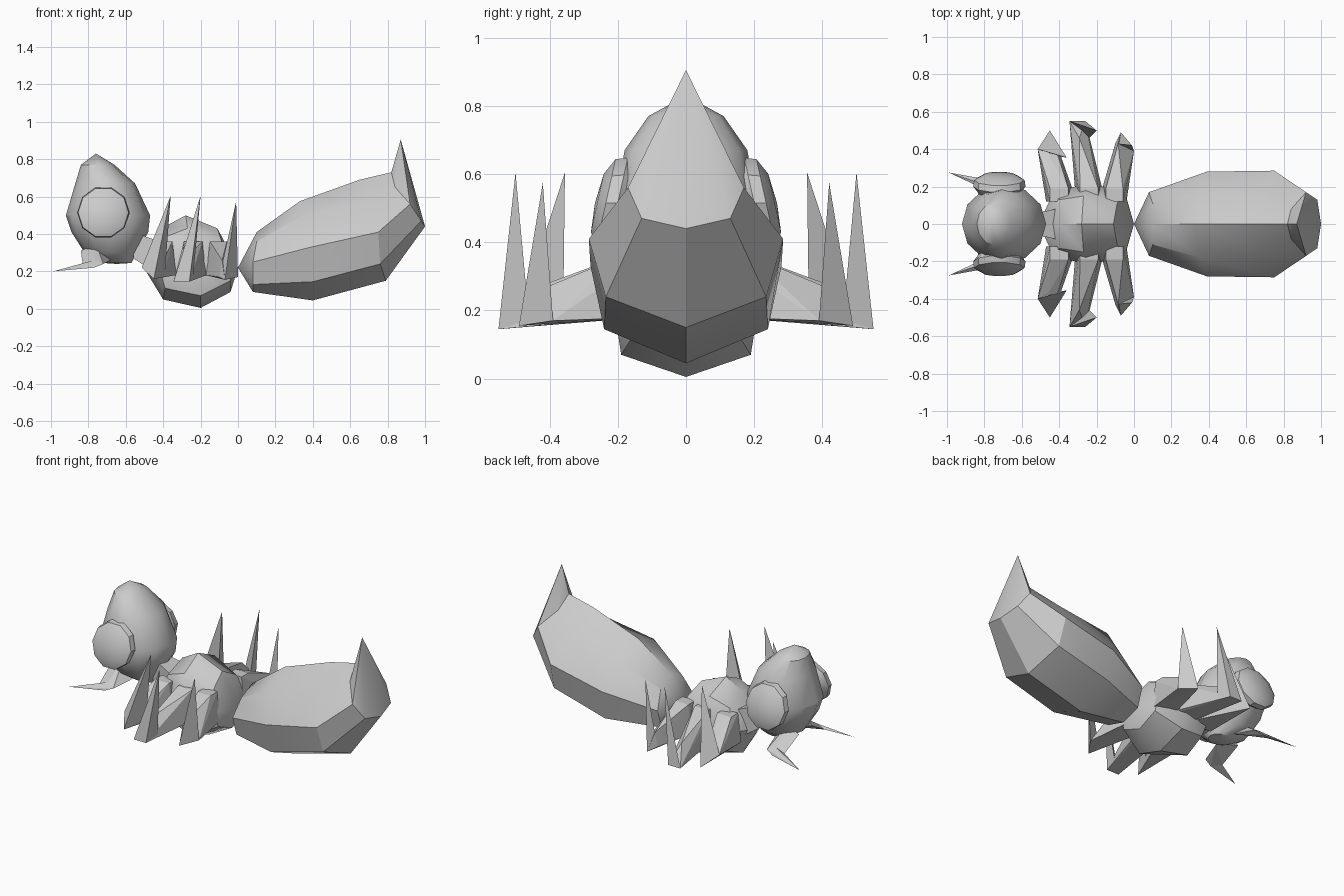
import bpy, bmesh
from math import sin, cos, tau, radians
from mathutils import Vector

cube = bpy.data.objects.get("Cube")
if cube:
    bpy.data.objects.remove(cube)

grey = bpy.data.materials.new("shell_grey")
grey.use_nodes = True
grey.diffuse_color = (0.6, 0.6, 0.6, 1)
grey.node_tree.nodes["Principled BSDF"].inputs["Base Color"].default_value = (0.6, 0.6, 0.6, 1)


def finish(name, bm, angle=30):
    bmesh.ops.recalc_face_normals(bm, faces=bm.faces)
    mesh = bpy.data.meshes.new(name)
    bm.to_mesh(mesh)
    bm.free()
    mesh.materials.append(grey)
    ob = bpy.data.objects.new(name, mesh)
    bpy.context.collection.objects.link(ob)
    bpy.ops.object.select_all(action="DESELECT")
    ob.select_set(True)
    bpy.context.view_layer.objects.active = ob
    bpy.ops.object.shade_smooth_by_angle(angle=radians(angle))
    return ob


def loft(name, rings, start, end, angle=30):
    """Skin closed rings and close both ends with a fan to a point."""
    bm = bmesh.new()
    loops = [[bm.verts.new(p) for p in r] for r in rings]
    n = len(loops[0])
    for a, b in zip(loops, loops[1:]):
        for i in range(n):
            j = (i + 1) % n
            bm.faces.new((a[i], a[j], b[j], b[i]))
    for loop, tip in ((loops[0], start), (loops[-1], end)):
        t = bm.verts.new(tip)
        for i in range(n):
            bm.faces.new((loop[i], loop[(i + 1) % n], t))
    return finish(name, bm, angle)


def both_sides(half):
    """Half section, bottom to top, mirrored into a full ring."""
    return half + [(x, -y, z) for x, y, z in half[-2:0:-1]]


def hull(name, points):
    bm = bmesh.new()
    for p in points:
        bm.verts.new(p)
    bmesh.ops.convex_hull(bm, input=bm.verts)
    return finish(name, bm, 5)


# Abdomen with upturned sting
abdomen = [
    [(.08, 0, .09), (.08, .13, .13), (.08, .17, .25), (.1, .11, .36), (.1, 0, .41)],
    [(.4, 0, .045), (.4, .24, .145), (.39, .28, .33), (.35, .18, .5), (.33, 0, .575)],
    [(.79, 0, .15), (.76, .235, .24), (.75, .285, .41), (.68, .15, .57), (.65, 0, .69)],
    [(1, 0, .44), (.98, .13, .47), (.92, .17, .56), (.84, .08, .65), (.82, 0, .73)],
]
loft("abdomen", [both_sides(r) for r in abdomen], (0, 0, .22), (.87, 0, .905), 32)

# Thorax
thorax = [
    [(-.4, 0, .05), (-.39, .14, .11), (-.43, .17, .25), (-.4, .13, .38), (-.39, 0, .44)],
    [(-.2, 0, .005), (-.2, .19, .07), (-.24, .22, .26), (-.27, .15, .43), (-.28, 0, .5)],
    [(-.04, 0, .09), (-.04, .14, .15), (-.05, .17, .25), (-.09, .11, .37), (-.11, 0, .43)],
]
loft("thorax", [both_sides(r) for r in thorax], (-.51, 0, .23), (0, 0, .22), 38)


# Head and neck: stacked ovals
def oval(x0, x1, ry, z, sides=12):
    cx, rx = (x0 + x1) / 2, (x1 - x0) / 2
    return [(cx + rx * cos(i * tau / sides), ry * sin(i * tau / sides), z) for i in range(sides)]


head = [oval(*r) for r in (
    (-.72, -.57, .06, .245), (-.82, -.54, .14, .3), (-.89, -.48, .2, .41),
    (-.92, -.47, .21, .5), (-.87, -.55, .18, .67), (-.84, -.66, .11, .77))]
loft("head", head, (-.65, 0, .24), (-.76, 0, .83))
hull("neck", [(-.56, y, z) for y in (-.05, .05) for z in (.27, .41)]
     + [(-.42, y, z) for y in (-.08, .08) for z in (.18, .36)])

# Legs: root span, two outer foot corners, inner foot corner, claw tip
legs = {
    "front": ((-.47, -.33), (-.515, .4, .22), (-.45, .5, .16), (-.39, .36, .2), (-.36, .355, .605)),
    "middle": ((-.31, -.17), (-.345, .55, .145), (-.26, .55, .145), (-.24, .46, .17), (-.2, .5, .605)),
    "back": ((-.17, -.04), (-.07, .49, .155), (0, .39, .17), (-.1, .43, .17), (-.01, .42, .575)),
}
for side, s in (("left", 1), ("right", -1)):
    # mirror along y for the two flanks
    def flip(p):
        return (p[0], p[1] * s, p[2])

    for name, (roots, a, b, c, tip) in legs.items():
        ridge = (a[0] * .5 + c[0] * .5, c[1], .26)
        middle = sum(roots) / 2
        root = [(x, y, .18) for x in roots for y in (.12, .19)]
        root += [(middle + (x - middle) * .7, y, .36) for x in roots for y in (.12, .19)]
        hull(f"{name}_{side}_limb", [flip(p) for p in root + [a, b, c, ridge]])
        hull(f"{name}_{side}_claw", [flip(p) for p in (a, b, c, tip)])

    # Bulging eye, leaning in toward the crown
    def eye_ring(r, y, sides=10):
        return [flip((-.72 + r * cos(i * tau / sides), y - .22 * r * sin(i * tau / sides),
                      .515 + r * sin(i * tau / sides))) for i in range(sides)]

    loft(f"{side}_eye", [eye_ring(.1, .15), eye_ring(.14, .2), eye_ring(.135, .235), eye_ring(.09, .26)],
         flip((-.72, .15, .515)), flip((-.72, .267, .515)), 35)

    # Bent mandible
    elbow = [(-.83, .2, .235), (-.72, .22, .24), (-.77, .235, .22), (-.77, .2, .26)]
    hull(f"{side}_mandible_base", [flip(p) for p in elbow + [(-.84, .07, .31), (-.68, .08, .26), (-.76, .07, .35)]])
    hull(f"{side}_mandible_tip", [flip(p) for p in elbow + [(-.99, .275, .2)]])
